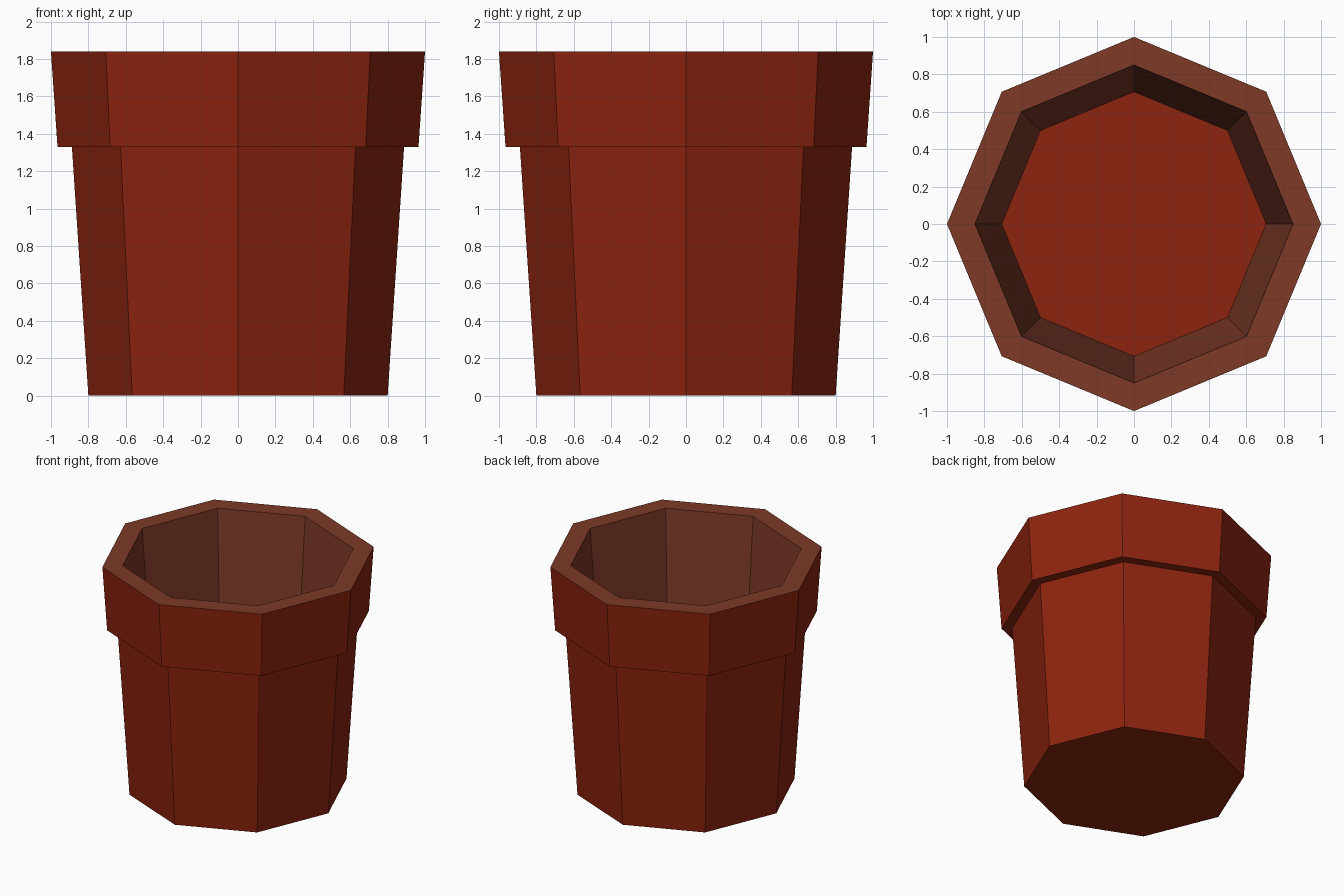
import bpy
import bmesh
from math import cos, sin, tau

SIDES = 8

cube = bpy.data.objects.get("Cube")
if cube:
    bpy.data.objects.remove(cube, do_unlink=True)


def make_material(name, rgb):
    mat = bpy.data.materials.new(name)
    mat.use_nodes = True
    mat.diffuse_color = (*rgb, 1)
    mat.node_tree.nodes["Principled BSDF"].inputs["Base Color"].default_value = (*rgb, 1)
    return mat


terracotta = make_material("terracotta_red", (0.270, 0.0176, 0.0048))
inner_clay = make_material("inner_clay_brown", (0.205, 0.041, 0.0203))

# Profile: (radius, height, material of the band leading to the next point)
profile = [
    (0.80, 0.00, 0),    # outer wall
    (0.888, 1.33, 0),   # ledge under the rim
    (0.965, 1.33, 0),   # rim side
    (1.00, 1.84, 1),    # rim top
    (0.85, 1.84, 1),    # inner wall
    (0.707, 0.06, 0),   # floor
]

bm = bmesh.new()
rings = [[bm.verts.new((r * cos(tau * i / SIDES), r * sin(tau * i / SIDES), z))
          for i in range(SIDES)] for r, z, _ in profile]

# Bands between neighbouring rings
for lower, upper, (_, _, mat_index) in zip(rings, rings[1:], profile):
    for i in range(SIDES):
        j = (i + 1) % SIDES
        bm.faces.new((lower[i], lower[j], upper[j], upper[i])).material_index = mat_index

# Underside and inside floor
bm.faces.new(rings[0][::-1])
bm.faces.new(rings[-1])
bm.normal_update()

mesh = bpy.data.meshes.new("flower_pot")
bm.to_mesh(mesh)
bm.free()
mesh.materials.append(terracotta)
mesh.materials.append(inner_clay)
pot = bpy.data.objects.new("flower_pot", mesh)
bpy.context.collection.objects.link(pot)
